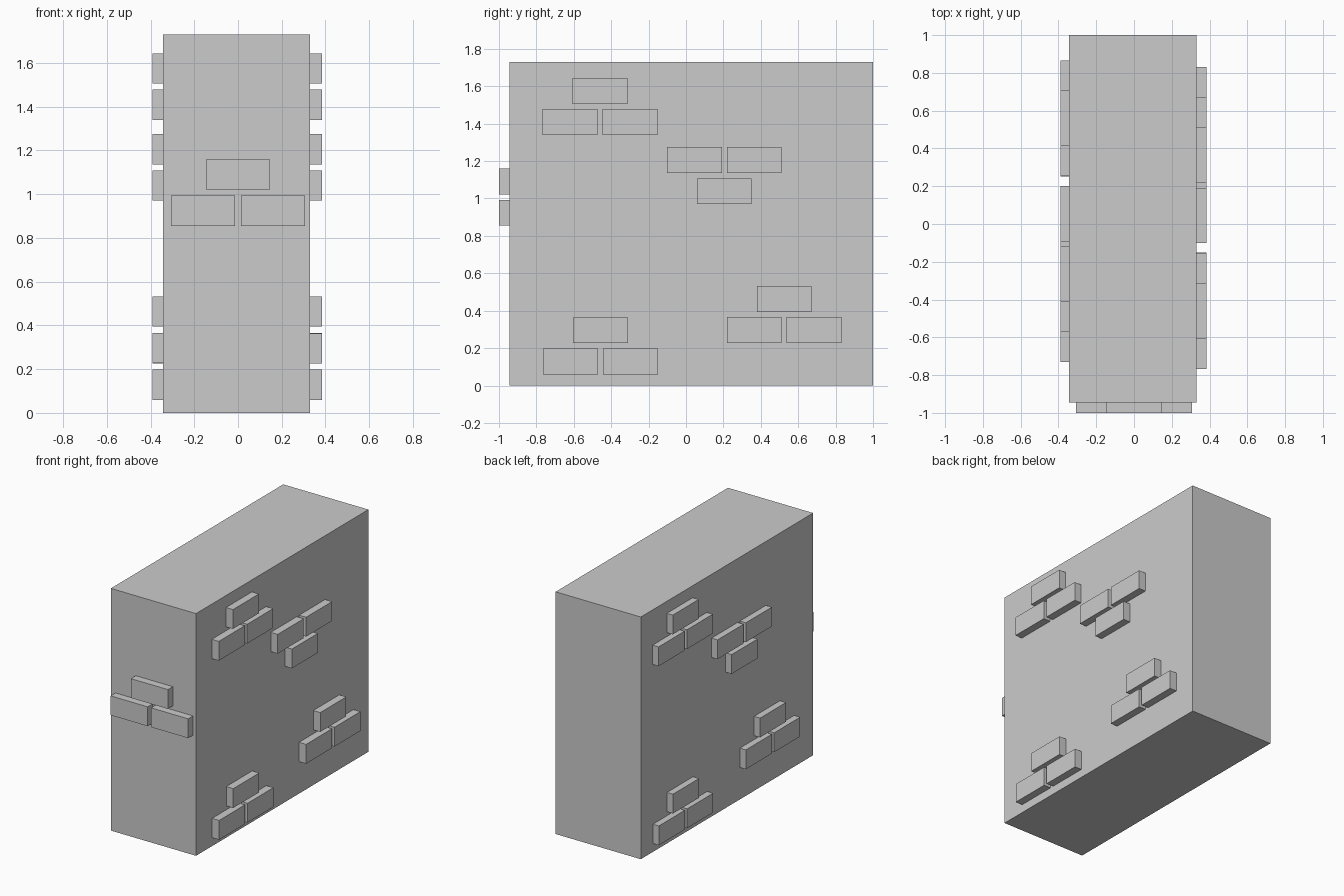
import bpy
from mathutils import Vector

default = bpy.data.objects.get("Cube")
if default:
    bpy.data.objects.remove(default, do_unlink=True)

# Single stone colour
stone = bpy.data.materials.new("stone_grey")
stone.use_nodes = True
GREY = (0.6, 0.6, 0.6, 1)
stone.diffuse_color = GREY
stone.node_tree.nodes["Principled BSDF"].inputs["Base Color"].default_value = GREY


def box(name, low, high):
    """Axis-aligned box between two corners."""
    low, high = Vector(low), Vector(high)
    bpy.ops.mesh.primitive_cube_add(size=1, location=(low + high) / 2)
    obj = bpy.context.object
    obj.name = name
    obj.scale = high - low
    bpy.ops.object.transform_apply(location=False, rotation=False, scale=True)
    obj.data.materials.append(stone)
    return obj


LENGTH, HEIGHT = 0.293, 0.138      # one brick
STEP, RISE = 0.32, 0.166           # spacing along a row and between rows
LEFT, RIGHT, FRONT = 0.33, -0.343, -0.945


def cluster(centre, base, single_on_top=True):
    """Low corners (along, z) of two bricks side by side plus one between."""
    pair_z, single_z = (base, base + RISE) if single_on_top else (base + RISE, base)
    for offset, z in ((-STEP / 2, pair_z), (STEP / 2, pair_z), (0, single_z)):
        yield centre + offset - LENGTH / 2, z


# Wall block
box("wall_block", (RIGHT, FRONT, 0), (LEFT, 1, 1.73))

# Brick clusters on both sides; the right side is the left turned around
SIDE_CLUSTERS = {
    "upper_front": (-0.46, 1.34, True),
    "upper_middle": (0.205, 0.97, False),
    "lower_back": (0.525, 0.228, True),
    "lower_front": (-0.457, 0.06, True),
}
for label, (centre, base, upright) in SIDE_CLUSTERS.items():
    for y, z in cluster(centre, base, upright):
        box("left_brick_" + label, (LEFT, y, z), (0.385, y + LENGTH, z + HEIGHT))
    for y, z in cluster(0.1 - centre, base, upright):
        box("right_brick_" + label, (-0.39, y, z), (RIGHT, y + LENGTH, z + HEIGHT))

# Brick cluster on the front
for x, z in cluster(0, 0.855):
    box("front_brick", (x, -1, z), (x + LENGTH, FRONT, z + HEIGHT))
